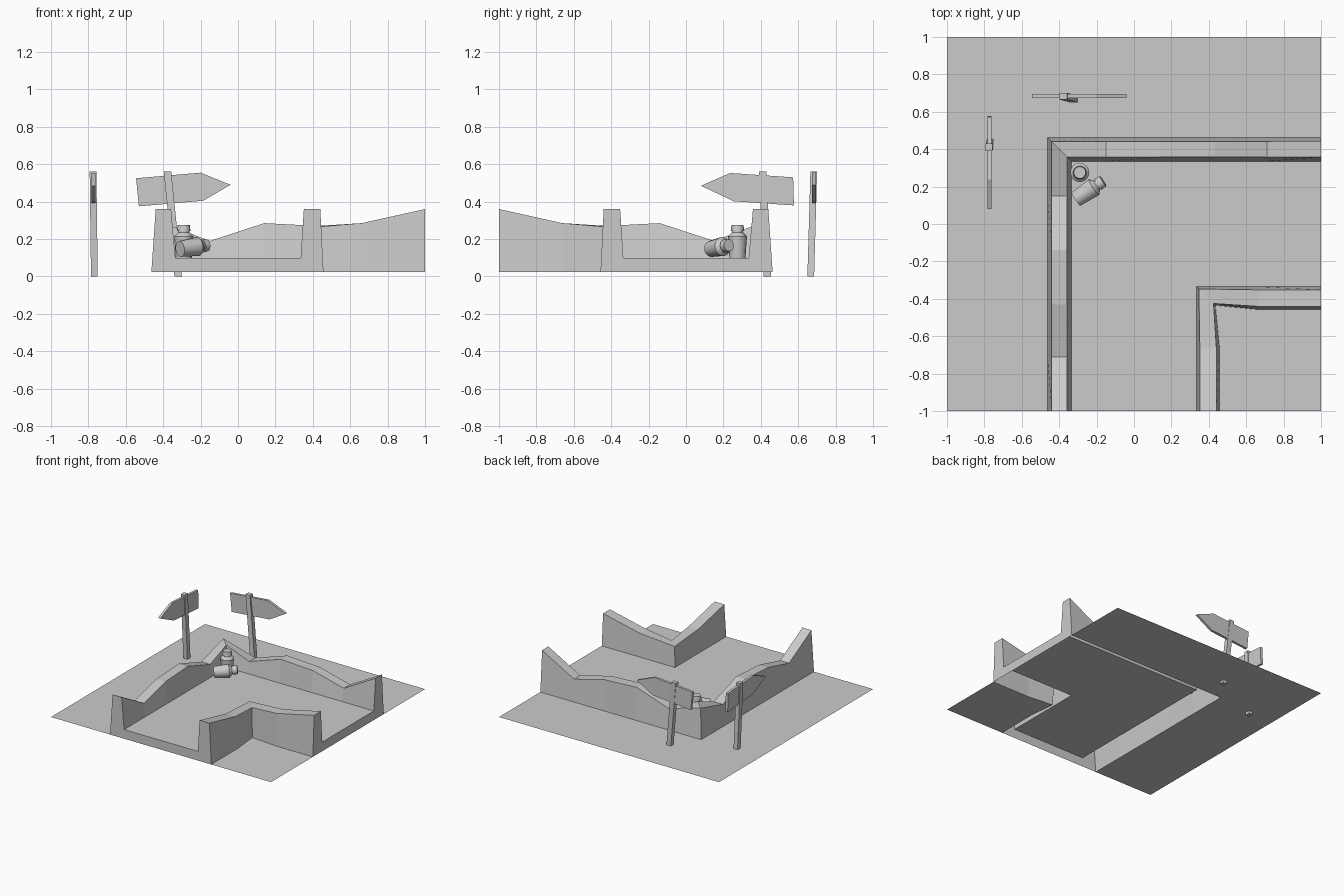
import bpy, bmesh, math
from mathutils import Vector

if "Cube" in bpy.data.objects:
    bpy.data.objects.remove(bpy.data.objects["Cube"])

GROUND, FLOOR = 0.025, 0.10


def make_object(name, polys, open_surface=False):
    """Build an object from a list of polygons, welding shared corners."""
    bm = bmesh.new()
    for poly in polys:
        bm.faces.new([bm.verts.new(p) for p in poly])
    bmesh.ops.remove_doubles(bm, verts=bm.verts, dist=0.0005)
    bmesh.ops.recalc_face_normals(bm, faces=bm.faces)
    bm.normal_update()
    if open_surface and sum(f.normal.z * f.calc_area() for f in bm.faces) < 0:
        bmesh.ops.reverse_faces(bm, faces=bm.faces)
    mesh = bpy.data.meshes.new(name)
    bm.to_mesh(mesh)
    bm.free()
    ob = bpy.data.objects.new(name, mesh)
    bpy.context.collection.objects.link(ob)
    return ob


def bridge(a, b):
    """Quads joining two matching point rows."""
    return [(a[i], a[i + 1], b[i + 1], b[i]) for i in range(len(a) - 1)]


def l_wall(side, section, corner, stations):
    """Wall bending 90 degrees; side=1 is the outer bend, -1 the inner one.
    Section gives distances from the centre line, stations are (along, height)."""
    def row(dists, h, place):
        zs = (FLOOR, h, h, GROUND)
        return [place(d) + (z,) for d, z in zip(dists, zs)]
    h0, rest = stations[0][1], stations[1:]
    mid = [row(corner, h0, lambda d: (-side * d, side * d))]
    back = [row(section, h, lambda d, t=t: (t, side * d)) for t, h in rest]
    left = [row(section, h, lambda d, t=t: (-side * d, -t)) for t, h in rest]
    rows = left[::-1] + mid + back
    quads = [q for a, b in zip(rows, rows[1:]) for q in bridge(a, b)]
    return quads, rows[0], rows[-1]


# Track: wavy outer wall, inner corner wall, floor and closed ends
outer_sec = (0.335, 0.358, 0.44, 0.463)
inner_sec = (0.335, 0.352, 0.44, 0.457)
outer, o_front, o_right = l_wall(1, outer_sec, outer_sec, [
    (-0.43, 0.27), (-0.15, 0.19), (0.14, 0.285), (0.43, 0.27), (0.71, 0.20), (1, 0.36)])
inner, i_front, i_right = l_wall(-1, inner_sec, (0.335, 0.347, 0.425, 0.435), [
    (0.43, 0.265), (0.66, 0.285), (1, 0.36)])
floor = [[(x, y, FLOOR) for x, y in (
    (1, .335), (-.335, .335), (-.335, -1), (.335, -1), (.335, -.335), (1, -.335))]]
ends = [o_front[::-1] + i_front, o_right[::-1] + i_right]
make_object("track_with_walls", outer + inner + floor + ends, True)

# Ground on both sides of the track
e, n, c = 0.463, 0.457, 0.435
make_object("outer_ground", [[(x, y, GROUND) for x, y in (
    (-1, -1), (-e, -1), (-e, e), (1, e), (1, 1), (-1, 1))]], True)
make_object("inner_ground", [[(x, y, GROUND) for x, y in (
    (n, -1), (1, -1), (1, -n), (.66, -n), (c, -c), (n, -.66))]], True)


def prism(name, a, b):
    """Closed solid between two matching outlines."""
    return make_object(name, [a, b] + bridge(a + a[:1], b + b[:1]))


def sign(name, place, outline, bottom, top):
    """Arrow board through a leaning post; place maps (along, depth, z) to the scene."""
    depth = 0.685
    prism(name + "_board", *[[place(u, depth + s, z) for u, z in outline]
                             for s in (-0.01, 0.01)])
    prism(name + "_post", *[[place(u + du, w + dw, z) for du, dw in (
        (-.02, -.018), (.02, -.018), (.02, .018), (-.02, .018))]
        for u, w, z in (bottom, top)])


# Arrow signs outside the bend
sign("back_sign", lambda u, w, z: (u, w, z),
     [(-.545, .525), (-.20, .555), (-.04, .49), (-.185, .405), (-.53, .375)],
     (-.32, .667, 0), (-.377, .683, .56))
sign("left_sign", lambda u, w, z: (-w - 0.088, -u, z),
     [(-.573, .53), (-.237, .553), (-.08, .485), (-.255, .402), (-.577, .38)],
     (-.435, .68, 0), (-.41, .687, .56))


def jar(name, base, direction):
    """Lathed jar with a lid."""
    profile = [(0, 0), (.043, 0), (.051, .115), (.030, .135), (.030, .143),
               (.036, .143), (.032, .175), (0, .175)]
    sides = 16
    rot = Vector((0, 0, 1)).rotation_difference(Vector(direction))
    rings = []
    for i in range(sides):
        a = 2 * math.pi * i / sides
        rings.append([Vector(base) + rot @ Vector((r * math.cos(a), r * math.sin(a), z))
                      for r, z in profile])
    polys = []
    for a, b in zip(rings, rings[1:] + rings[:1]):
        quads = bridge(a, b)
        polys += [quads[0][1:], *quads[1:-1], (quads[-1][0], quads[-1][1], quads[-1][3])]
    # lid and base fans become triangles at the axis
    polys = [p if len(p) == 4 else list(p) for p in polys]
    ob = make_object(name, polys)
    bpy.context.view_layer.objects.active = ob
    ob.select_set(True)
    bpy.ops.object.shade_smooth_by_angle(angle=math.radians(30))
    ob.select_set(False)


# Jars in the corner
jar("standing_jar", (-.29, .275, FLOOR), (0, 0, 1))
jar("lying_jar", (-.31, .133, .147), (.145, .097, .02))
